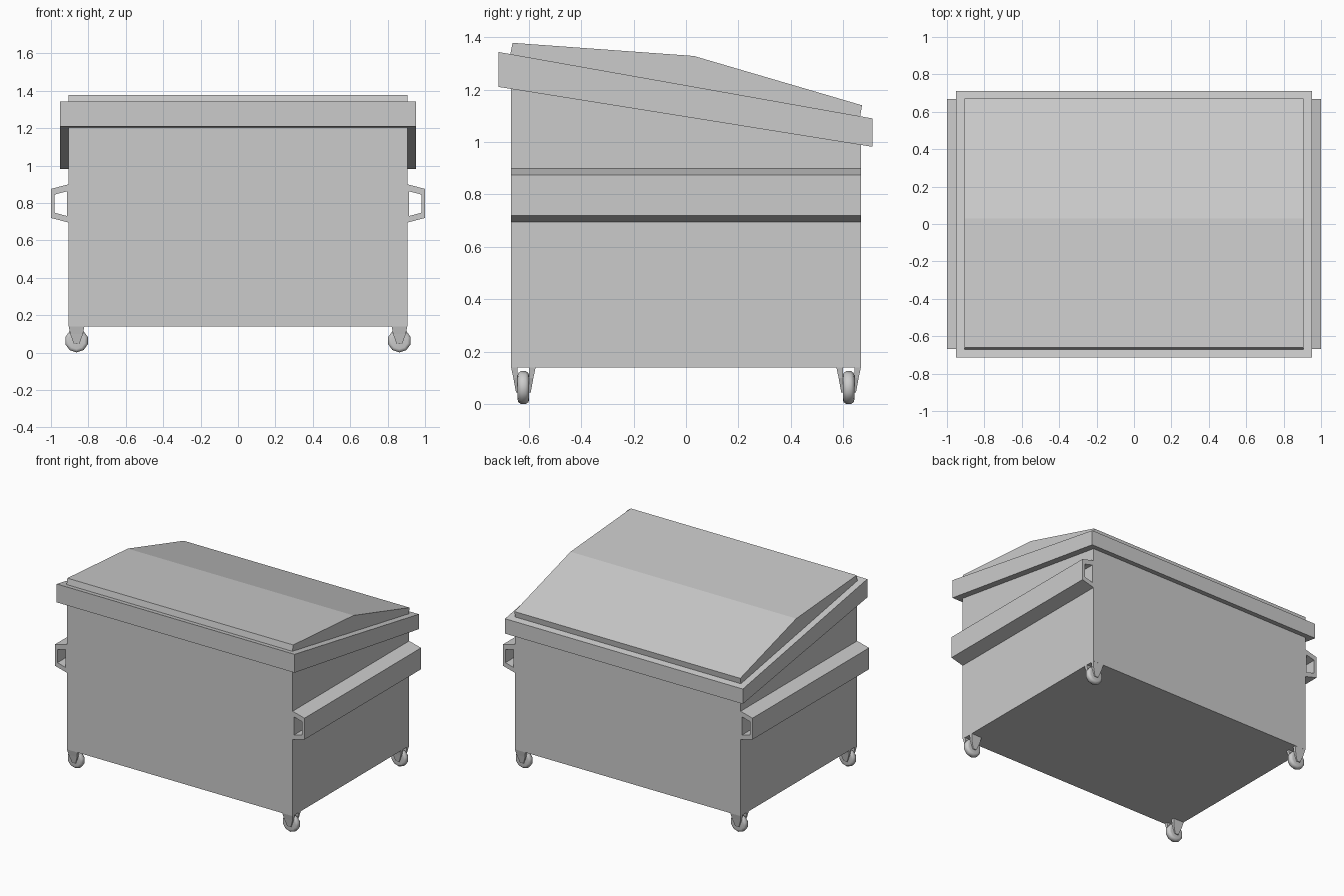
import bpy, bmesh, math
from mathutils import Matrix

if "Cube" in bpy.data.objects:
    bpy.data.objects.remove(bpy.data.objects["Cube"])


def make(name, bm, smooth=False):
    bmesh.ops.recalc_face_normals(bm, faces=bm.faces)
    me = bpy.data.meshes.new(name)
    bm.to_mesh(me)
    bm.free()
    ob = bpy.data.objects.new(name, me)
    bpy.context.collection.objects.link(ob)
    if smooth:
        bpy.context.view_layer.objects.active = ob
        ob.select_set(True)
        bpy.ops.object.shade_smooth_by_angle(angle=math.radians(50))
        ob.select_set(False)
    return ob


def side_prism(name, profile, half):
    """Extrude a (y, z) outline across x."""
    bm = bmesh.new()
    a = [bm.verts.new((-half, y, z)) for y, z in profile]
    b = [bm.verts.new((half, y, z)) for y, z in profile]
    bm.faces.new(a)
    bm.faces.new(b)
    n = len(a)
    for i in range(n):
        j = (i + 1) % n
        bm.faces.new((a[i], a[j], b[j], b[i]))
    return make(name, bm)


# Body, sloped overhanging rim and folded lid
side_prism("bin_body", [(-.667, .14), (.667, .14), (.667, 1.0), (-.667, 1.22)], .905)
side_prism("lid_rim", [(-.714, 1.21), (.71, .982), (.71, 1.09), (-.714, 1.343)], .953)
side_prism("lid", [(-.67, 1.334), (.664, 1.097), (.671, 1.14), (.03, 1.328), (-.661, 1.378)], .905)

# Hollow fork pockets along both sides
outer = [(.905, .90), (1.0, .875), (1.0, .72), (.905, .695)]
inner = [(.915, .862), (.98, .845), (.98, .748), (.915, .73)]
for side, label in ((-1, "left"), (1, "right")):
    bm = bmesh.new()
    rings = [[bm.verts.new((side * x, y, z)) for x, z in pts]
             for y, pts in ((-.667, outer), (.667, outer), (.667, inner), (-.667, inner))]
    for k in range(4):
        p, q = rings[k], rings[(k + 1) % 4]
        for i in range(4):
            j = (i + 1) % 4
            bm.faces.new((p[i], p[j], q[j], q[i]))
    make(label + "_fork_pocket", bm)


def caster(label, cx, cy):
    # Rounded tyre, lathed around y
    bm = bmesh.new()
    prof = [(0, -.018), (.045, -.022), (.056, -.019), (.063, -.009),
            (.063, .009), (.056, .019), (.045, .022), (0, .018)]
    vs = [bm.verts.new((0, y, -r)) for r, y in prof]
    es = [bm.edges.new(e) for e in zip(vs, vs[1:])]
    bmesh.ops.spin(bm, geom=vs + es, cent=(0, 0, 0), axis=(0, 1, 0),
                   angle=math.tau, steps=10, use_duplicate=False)
    bmesh.ops.remove_doubles(bm, verts=bm.verts, dist=.0005)
    bmesh.ops.transform(bm, matrix=Matrix.Translation((cx, cy, .064)), verts=bm.verts)
    make(label + "_wheel", bm, True)
    # Tapered fork cheeks either side of the wheel
    bm = bmesh.new()
    for s in (-1, 1):
        levels = []
        for z, hx, y0, y1 in ((.142, .042, .022, .047), (.10, .034, .022, .038), (.045, .014, .022, .028)):
            levels.append([bm.verts.new((cx + x, cy + s * y, z))
                           for x, y in ((-hx, y0), (hx, y0), (hx, y1), (-hx, y1))])
        bm.faces.new(levels[0])
        bm.faces.new(levels[-1])
        for p, q in zip(levels, levels[1:]):
            for i in range(4):
                j = (i + 1) % 4
                bm.faces.new((p[i], p[j], q[j], q[i]))
    make(label + "_fork", bm)


for sx, lx in ((-1, "left"), (1, "right")):
    for sy, ly in ((-1, "front"), (1, "back")):
        caster(f"{ly}_{lx}_caster", sx * .863, sy * .62)
